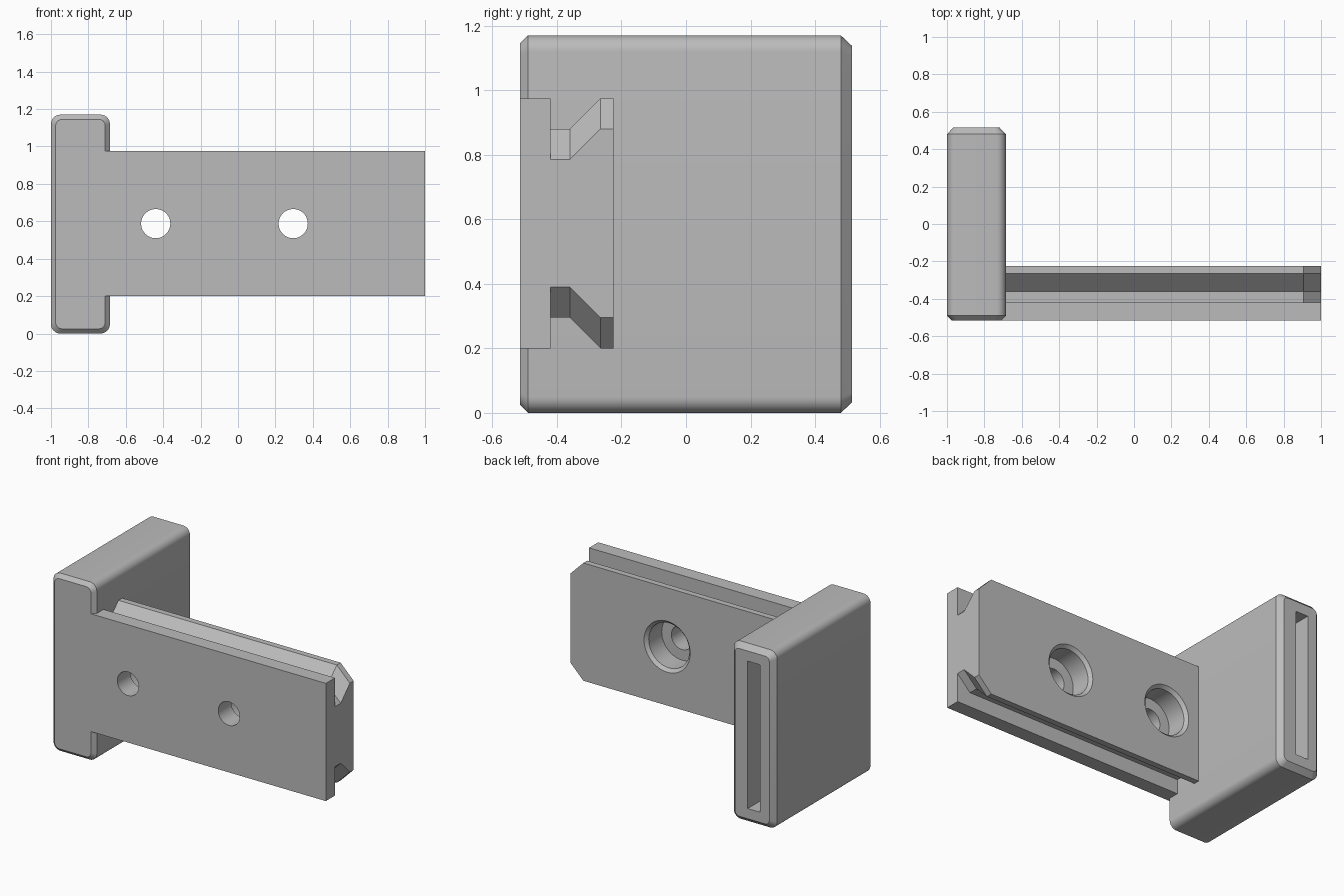
import bpy, bmesh, math
from mathutils import Matrix

if "Cube" in bpy.data.objects:
    bpy.data.objects.remove(bpy.data.objects["Cube"], do_unlink=True)

GREY = (0.5, 0.5, 0.5, 1)
mat = bpy.data.materials.new("plain grey")
mat.use_nodes = True
mat.diffuse_color = GREY
mat.node_tree.nodes["Principled BSDF"].inputs["Base Color"].default_value = GREY


def loft(name, rings):
    """Skin closed rings of equal point count and cap both ends."""
    bm = bmesh.new()
    loops = [[bm.verts.new(p) for p in ring] for ring in rings]
    n = len(loops[0])
    for a, b in zip(loops, loops[1:]):
        for i in range(n):
            j = (i + 1) % n
            bm.faces.new((a[i], a[j], b[j], b[i]))
    bm.faces.new(loops[0])
    bm.faces.new(loops[-1])
    bmesh.ops.recalc_face_normals(bm, faces=bm.faces)
    mesh = bpy.data.meshes.new(name)
    bm.to_mesh(mesh)
    bm.free()
    obj = bpy.data.objects.new(name, mesh)
    bpy.context.collection.objects.link(obj)
    mesh.materials.append(mat)
    return obj


def rounded_ring(y, x0, x1, z0, z1, inset, radius, steps=8):
    r = radius - inset * 0.6
    pts = []
    corners = ((x1, z1, -1, -1), (x0, z1, 1, -1), (x0, z0, 1, 1), (x1, z0, -1, 1))
    for k, (x, z, sx, sz) in enumerate(corners):
        cx, cz = x + sx * (inset + r), z + sz * (inset + r)
        for s in range(steps + 1):
            a = math.pi / 2 * (k + s / steps)
            pts.append((cx + r * math.cos(a), y, cz + r * math.sin(a)))
    return pts


def circle(x, y, z, r, n=48):
    return [(x + r * math.cos(2 * math.pi * i / n), y,
             z + r * math.sin(2 * math.pi * i / n)) for i in range(n)]


def cut(target, cutter):
    mod = target.modifiers.new("cut", "BOOLEAN")
    mod.operation = "DIFFERENCE"
    mod.solver = "EXACT"
    mod.object = cutter
    cutter.hide_render = True
    cutter.hide_set(True)


def finish(obj):
    """Apply the cuts, drop the cutters and shade smooth with sharp edges."""
    cutters = [m.object for m in obj.modifiers]
    bpy.ops.object.select_all(action="DESELECT")
    bpy.context.view_layer.objects.active = obj
    obj.select_set(True)
    for m in list(obj.modifiers):
        bpy.ops.object.modifier_apply(modifier=m.name)
    for c in cutters:
        bpy.data.objects.remove(c, do_unlink=True)
    bpy.ops.object.shade_smooth_by_angle(angle=math.radians(25))


# End block: rounded long edges, chamfered front and back
box = (-1.0, -0.685, 0.0, 1.17)
block = loft("end_block", [rounded_ring(y, *box, inset, 0.05) for y, inset in
             ((-0.515, 0.025), (-0.49, 0), (0.48, 0), (0.515, 0.033))])

# Narrow pocket in the back of the block
slot = loft("slot_cutter", [[(x, y, z) for x, z in
            ((-0.9, 0.1), (-0.81, 0.1), (-0.81, 1.07), (-0.9, 1.07))]
            for y in (-0.35, 0.6)])
cut(block, slot)
finish(block)

# Rail: front plate with a flared tongue behind, tapered at the free end
MID, HALF = 0.5875, 0.3875
plate = [(-0.515, 0), (-0.42, 0)]
tongue = [(-0.42, 0.095), (-0.36, 0.095), (-0.265, 0), (-0.225, 0)]


def section(x, y_shift, taper):
    upper = [(y, HALF - d) for y, d in plate]
    upper += [(y, HALF - d - taper) for y, d in tongue]
    return [(x, y, MID + h) for y, h in upper] + \
           [(x, y, MID - h) for y, h in reversed(upper)]


rail = loft("mounting_rail", [section(-0.71, 0, 0), section(0.905, 0, 0),
                              section(1.0, 0, 0.095)])

# Counterbored screw holes with a chamfered rim
for x in (-0.44, 0.295):
    steps = ((-0.6, 0.078), (-0.38, 0.078), (-0.38, 0.148),
             (-0.245, 0.148), (-0.225, 0.168), (-0.15, 0.243))
    cut(rail, loft("hole_cutter", [circle(x, y, MID, r) for y, r in steps]))
finish(rail)
